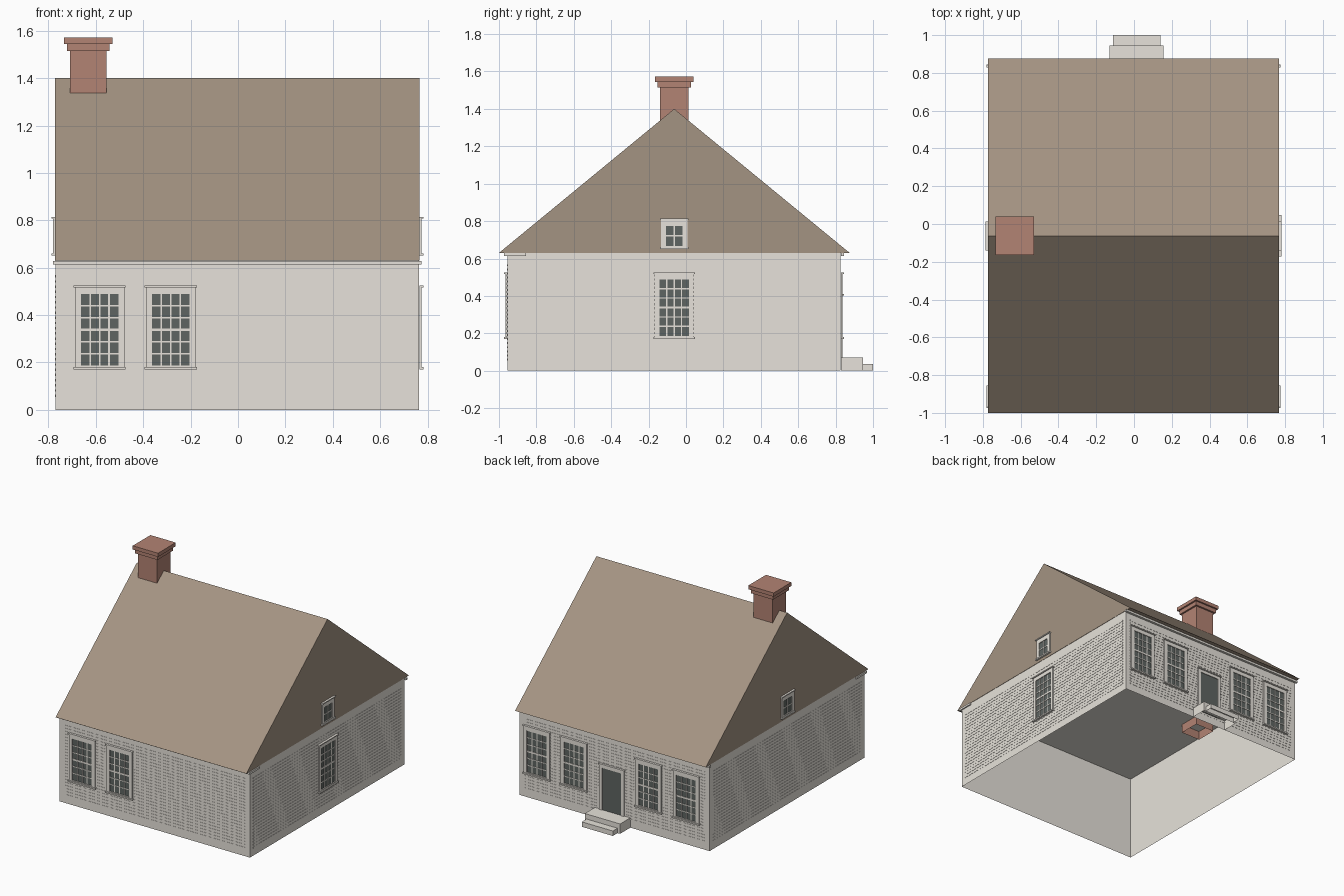
import bpy
import bmesh
from mathutils import Matrix, Vector

cube = bpy.data.objects.get("Cube")
if cube:
    bpy.data.objects.remove(cube, do_unlink=True)


def material(name, rgb):
    m = bpy.data.materials.new(name)
    m.use_nodes = True
    m.diffuse_color = (*rgb, 1)
    bsdf = next(n for n in m.node_tree.nodes if n.type == "BSDF_PRINCIPLED")
    bsdf.inputs["Base Color"].default_value = (*rgb, 1)
    bsdf.inputs["Roughness"].default_value = 0.9
    return m


PAINT = material("pale paint", (0.8, 0.765, 0.705))
ROOF = material("brown shingle", (0.372, 0.294, 0.224))
BRICK = material("red brick", (0.45, 0.228, 0.172))
GLASS = material("dark glass", (0.114, 0.13, 0.122))

# Wall bounds and heights
X0, X1, Y0, Y1 = -0.77, 0.765, -0.955, 0.827
EAVE, RIDGE, MID = 0.63, 1.4, -0.063


def finish(name, bm, mats):
    mesh = bpy.data.meshes.new(name)
    bm.to_mesh(mesh)
    bm.free()
    for m in mats:
        mesh.materials.append(m)
    ob = bpy.data.objects.new(name, mesh)
    bpy.context.collection.objects.link(ob)


def add_box(bm, lo, hi, mat=0):
    lo, hi = Vector(lo), Vector(hi)
    m = Matrix.Translation((lo + hi) / 2) @ Matrix.Diagonal((*(hi - lo), 1))
    verts = bmesh.ops.create_cube(bm, size=1, matrix=m)["verts"]
    faces = {f for v in verts for f in v.link_faces}
    for f in faces:
        f.material_index = mat
    return faces


def open_box(name, lo, hi, mat):
    """Box without its bottom face."""
    bm = bmesh.new()
    faces = add_box(bm, lo, hi)
    bottom = [f for f in faces if f.normal.z < -0.5]
    bmesh.ops.delete(bm, geom=bottom, context="FACES_ONLY")
    finish(name, bm, [mat])


def box(name, lo, hi, mat):
    bm = bmesh.new()
    add_box(bm, lo, hi)
    finish(name, bm, [mat])


def plate(bm, wall, u0, u1, z0, z1, d0, d1, mat=0):
    """Box on a wall: u runs along it, d is the distance out from it."""
    axis, sign, pos = {"front": (1, -1, Y0), "back": (1, 1, Y1),
                       "left": (0, 1, X1), "right": (0, -1, X0)}[wall]
    a, b = sorted((pos + sign * d0, pos + sign * d1))
    if axis:
        add_box(bm, (u0, a, z0), (u1, b, z1), mat)
    else:
        add_box(bm, (a, u0, z0), (b, u1, z1), mat)


def surround(bm, wall, u0, u1, z0, z1, side, low, high):
    """Casing boards around an opening, with a projecting cap."""
    plate(bm, wall, u0, u0 + side, z0, z1, 0.001, 0.01)
    plate(bm, wall, u1 - side, u1, z0, z1, 0.001, 0.01)
    plate(bm, wall, u0 + side, u1 - side, z1 - high, z1, 0.001, 0.01)
    if low:
        plate(bm, wall, u0 + side, u1 - side, z0, z0 + low, 0.001, 0.01)
        plate(bm, wall, u0 - 0.005, u1 + 0.005, z0 - 0.004, z0 + 0.006, 0.001, 0.017)
    plate(bm, wall, u0 - 0.005, u1 + 0.005, z1 - 0.008, z1, 0.001, 0.017)


def window(name, wall, u, z0, z1, width, cols, rows, side, low, high):
    bm = bmesh.new()
    u0, u1 = u - width / 2, u + width / 2
    surround(bm, wall, u0, u1, z0, z1, side, low, high)
    g0, g1, b, t = u0 + side, u1 - side, z0 + low, z1 - high
    plate(bm, wall, g0, g1, b, t, 0.001, 0.004, 1)
    # Glazing bars, with a heavier meeting rail
    for i in range(1, cols):
        c = g0 + (g1 - g0) * i / cols
        plate(bm, wall, c - 0.0032, c + 0.0032, b, t, 0.003, 0.006)
    for i in range(1, rows):
        c = b + (t - b) * i / rows
        h = 0.006 if rows > 2 and i == rows // 2 else 0.0032
        plate(bm, wall, g0, g1, c - h, c + h, 0.003, 0.007)
    finish(name, bm, [PAINT, GLASS])


# House body, open underneath
open_box("house_walls", (X0, Y0, 0), (X1, Y1, EAVE - 0.0005), PAINT)

# Fine raised siding boards in the wall colour
for wall in ("front", "back", "left", "right"):
    u0, u1 = (X0, X1) if wall in ("front", "back") else (Y0, Y1)
    bm = bmesh.new()
    for i in range(24):
        z = 0.06 + 0.0219 * i
        plate(bm, wall, u0 + 0.036, u1 - 0.036, z - 0.005, z + 0.005, 0.0005, 0.002)
    finish(wall + "_siding_boards", bm, [PAINT])

# Solid gabled roof
bm = bmesh.new()
profile = [(-1.0, EAVE), (0.875, EAVE), (MID, RIDGE)]
face = bm.faces.new([bm.verts.new((X0 - 0.002, y, z)) for y, z in profile])
ext = bmesh.ops.extrude_face_region(bm, geom=[face])["geom"]
bmesh.ops.translate(bm, vec=(X1 - X0 + 0.004, 0, 0),
                    verts=[g for g in ext if isinstance(g, bmesh.types.BMVert)])
bmesh.ops.recalc_face_normals(bm, faces=bm.faces)
finish("gabled_roof", bm, [ROOF])

# Eave mouldings, the front one with short returns round the corners
for wall in ("front", "back"):
    bm = bmesh.new()
    plate(bm, wall, X0 - 0.01, X1 + 0.01, EAVE - 0.016, EAVE - 0.001, 0.001, 0.018)
    if wall == "front":
        for end in ("left", "right"):
            plate(bm, end, Y0 - 0.001, Y0 + 0.1, EAVE - 0.016, EAVE - 0.001, 0.001, 0.01)
    finish(wall + "_eave_moulding", bm, [PAINT])

# Tall windows
for wall, spots in (("front", (-0.584, -0.284)),
                    ("back", (0.62, 0.32, -0.28, -0.585)),
                    ("left", (-0.063,))):
    for n, u in enumerate(spots, 1):
        window(f"{wall}_window_{n}", wall, u, 0.174, 0.525, 0.21, 4, 6,
               0.026, 0.013, 0.036)

# Small attic windows
for wall in ("left", "right"):
    window(wall + "_attic_window", wall, -0.063, 0.655, 0.815, 0.142, 2, 2,
           0.026, 0.013, 0.04)

# Back door
bm = bmesh.new()
surround(bm, "back", -0.085, 0.115, 0.07, 0.41, 0.022, 0, 0.03)
plate(bm, "back", -0.063, 0.093, 0.07, 0.38, 0.001, 0.005, 1)
finish("back_door", bm, [PAINT, GLASS])

# Back steps, open underneath
open_box("upper_step", (-0.13, Y1 + 0.001, 0), (0.155, 0.945, 0.072), PAINT)
open_box("lower_step", (-0.11, 0.946, 0), (0.14, 1.0, 0.036), PAINT)

# Chimney with a two-tier cap
cx = -0.632
open_box("chimney_shaft", (cx - 0.077, MID - 0.077, 0.565),
         (cx + 0.077, MID + 0.077, 1.52), BRICK)
for name, r, z0, z1 in (("chimney_lower_cap", 0.09, 1.515, 1.545),
                        ("chimney_upper_cap", 0.102, 1.545, 1.572)):
    box(name, (cx - r, MID - r, z0), (cx + r, MID + r, z1), BRICK)
